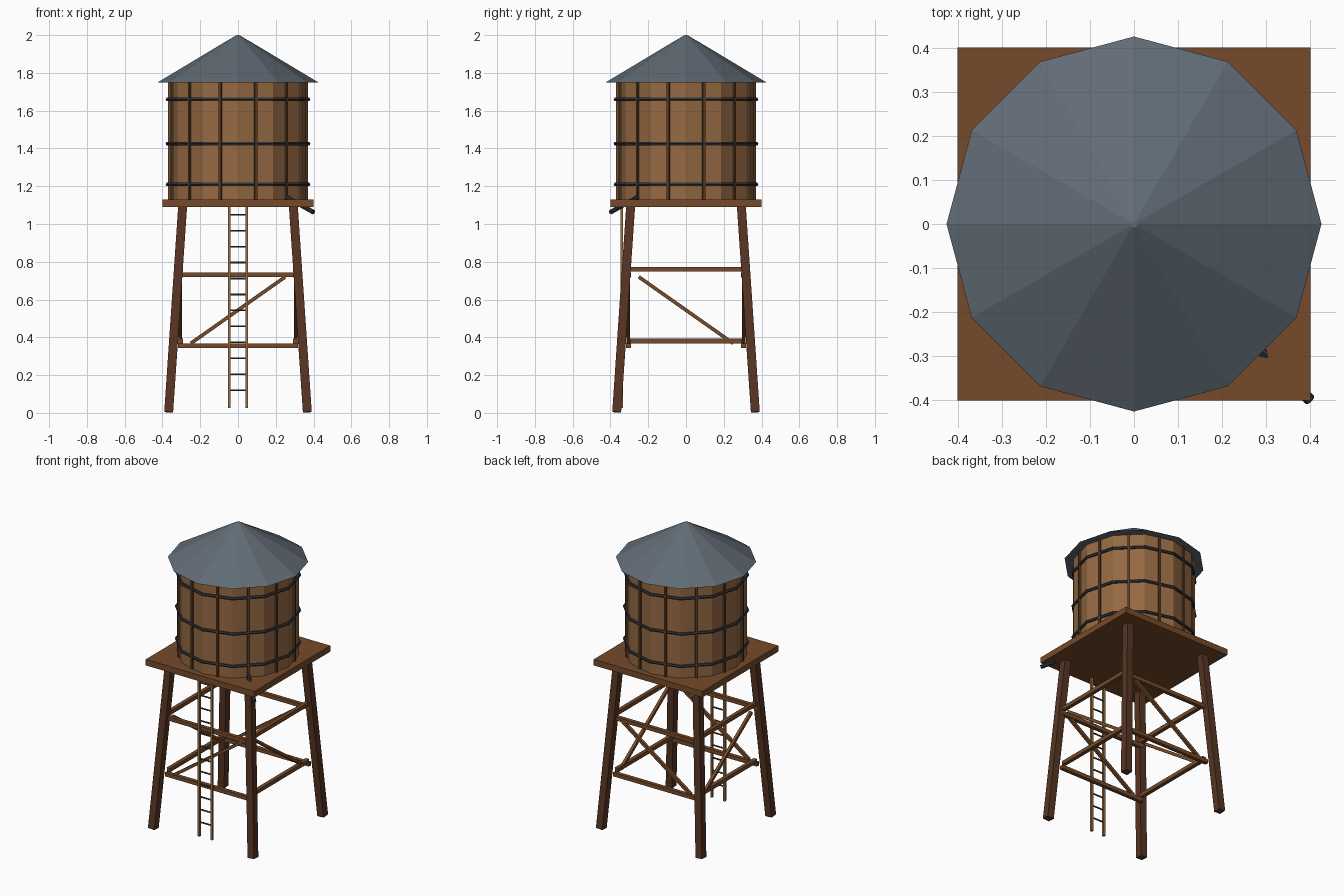
import bpy, math
from mathutils import Vector, Matrix

if "Cube" in bpy.data.objects:
    bpy.data.objects.remove(bpy.data.objects["Cube"])


def mat(name, rgb):
    m = bpy.data.materials.new(name)
    m.diffuse_color = (*rgb, 1)
    m.use_nodes = True
    m.node_tree.nodes["Principled BSDF"].inputs["Base Color"].default_value = m.diffuse_color
    return m


TANK = mat("tank_wood", (0.30, 0.14, 0.055))
SEAM = mat("seam_wood", (0.10, 0.045, 0.018))
DECK = mat("deck_wood", (0.18, 0.07, 0.023))
LEG = mat("leg_wood", (0.095, 0.035, 0.017))
LADDER = mat("ladder_wood", (0.30, 0.16, 0.06))
ROOF = mat("roof_metal", (0.12, 0.15, 0.18))
IRON = mat("iron", (0.03, 0.033, 0.038))


def finish(name, material):
    o = bpy.context.object
    o.name = name
    o.data.materials.append(material)
    return o


def box(name, loc, size, material, turn=0):
    bpy.ops.mesh.primitive_cube_add(size=1, location=loc, rotation=(0, 0, turn))
    o = finish(name, material)
    o.scale = size
    return o


def beam(name, a, b, w, material, sides=4):
    """Square beam (or round rod) running from a to b."""
    a, b = Vector(a), Vector(b)
    d = b - a
    if sides == 4:
        bpy.ops.mesh.primitive_cube_add(size=1)
    else:
        bpy.ops.mesh.primitive_cylinder_add(vertices=sides, radius=0.5, depth=1)
    o = finish(name, material)
    o.data.transform(Matrix.Diagonal((w, w, d.length, 1)))
    o.rotation_euler = Vector((0, 0, 1)).rotation_difference(d).to_euler()
    o.location = (a + b) / 2
    return o


# Roof: 12-sided cone with corners on the axes
bpy.ops.mesh.primitive_cone_add(vertices=12, radius1=0.425, radius2=0.008,
                                depth=0.25, location=(0, 0, 1.875))
finish("roof", ROOF)

# Tank with seam strips in the middle of each face
bpy.ops.mesh.primitive_cylinder_add(vertices=12, radius=0.37, depth=0.62,
                                    location=(0, 0, 1.44))
finish("tank", TANK)
for i in range(12):
    a = math.radians(15 + 30 * i)
    box("tank_seam", (0.36 * math.cos(a), 0.36 * math.sin(a), 1.44),
        (0.018, 0.014, 0.62), SEAM, a)

# Iron hoops
for z in (1.21, 1.425, 1.66):
    bpy.ops.mesh.primitive_torus_add(major_segments=12, minor_segments=6,
                                     major_radius=0.373, minor_radius=0.01,
                                     location=(0, 0, z))
    finish("tank_hoop", IRON)

# Platform and outlet spout
box("platform", (0, 0, 1.11), (0.8, 0.8, 0.04), DECK)
beam("outlet_spout", (0.257, -0.257, 1.142), (0.399, -0.399, 1.063), 0.026, IRON, 8)

# Splayed legs
for sx in (-1, 1):
    for sy in (-1, 1):
        beam("leg", (sx * 0.367, sy * 0.367, 0.004),
             (sx * 0.293, sy * 0.293, 1.095), 0.047, LEG)

# Braces: two rails and one diagonal on each side
for s in (-0.305, 0.305):
    for zx, zy in ((0.355, 0.38), (0.732, 0.76)):
        beam("cross_rail", (-0.317, s, zx), (0.317, s, zx), 0.025, DECK)
        beam("side_rail", (s, -0.296, zy), (s, 0.296, zy), 0.025, DECK)
    beam("cross_diagonal", (-0.25, s, 0.368), (0.25, s, 0.72), 0.019, DECK)
    beam("side_diagonal", (s, -0.25, 0.72), (s, 0.25, 0.368), 0.019, DECK)

# Ladder at the front
for x in (-0.047, 0.047):
    box("ladder_rail", (x, -0.34, 0.56), (0.014, 0.014, 1.07), LADDER)
for i in range(12):
    z = 0.12 + 0.0845 * i
    beam("ladder_rung", (-0.047, -0.34, z), (0.047, -0.34, z), 0.01, SEAM, 6)
